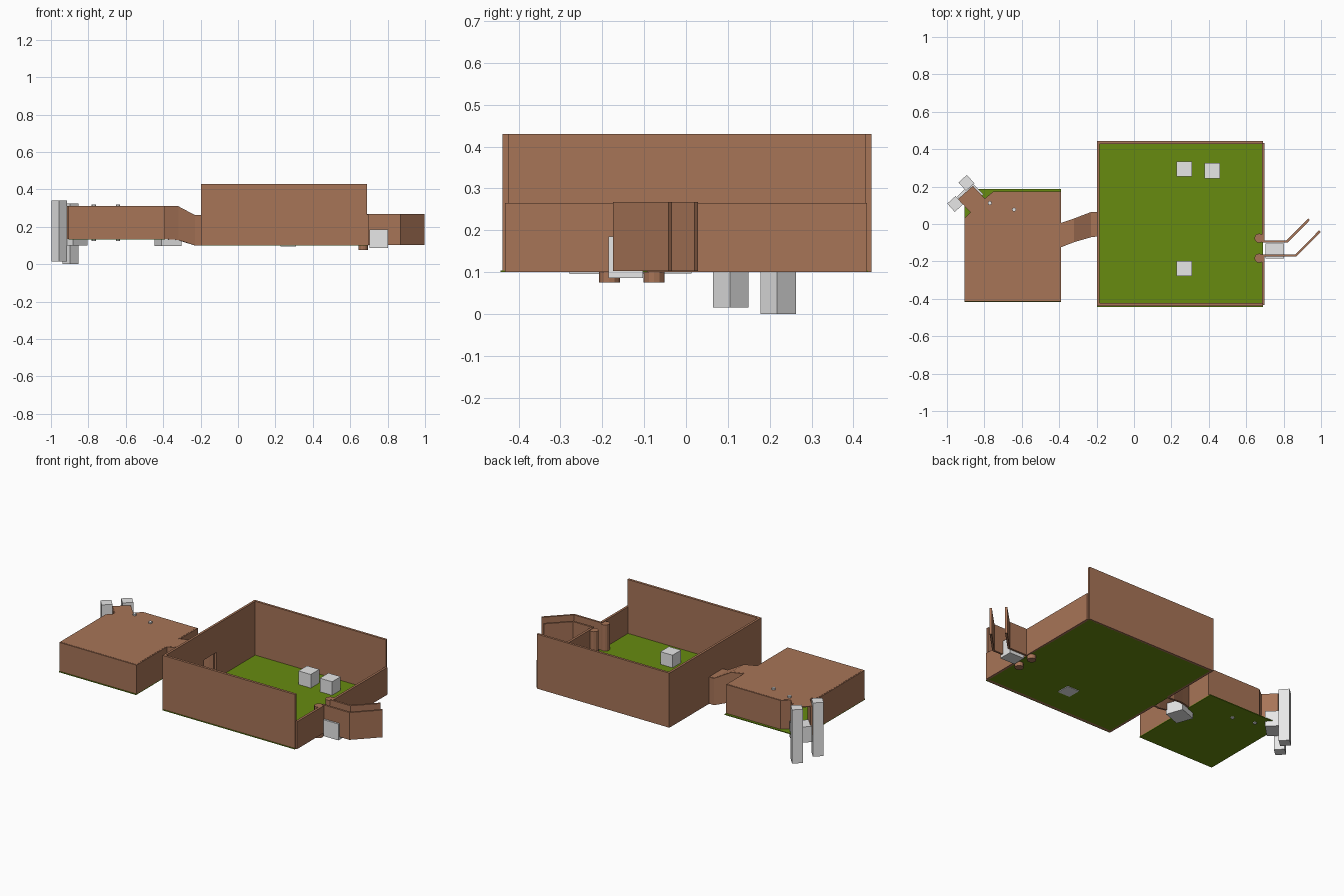
import bpy, bmesh, math
from mathutils import Vector, Matrix

if "Cube" in bpy.data.objects:
    bpy.data.objects.remove(bpy.data.objects["Cube"])


def material(name, rgb):
    m = bpy.data.materials.new(name)
    m.diffuse_color = (*rgb, 1)
    m.use_nodes = True
    m.node_tree.nodes["Principled BSDF"].inputs["Base Color"].default_value = m.diffuse_color
    return m


BROWN = material("earth brown", (0.39, 0.176, 0.096))
GREEN = material("grass green", (0.136, 0.26, 0.005))
GREY = material("pale grey", (0.8, 0.8, 0.8))


def finish(name, bm, mat):
    bmesh.ops.recalc_face_normals(bm, faces=bm.faces)
    me = bpy.data.meshes.new(name)
    bm.to_mesh(me)
    bm.free()
    me.materials.append(mat)
    ob = bpy.data.objects.new(name, me)
    bpy.context.collection.objects.link(ob)
    return ob


def box(name, x, y, z, mat, turn=0):
    """Box from (min, max) ranges, optionally turned about its own centre."""
    size = [b - a for a, b in (x, y, z)]
    mid = [(a + b) / 2 for a, b in (x, y, z)]
    bm = bmesh.new()
    bmesh.ops.create_cube(bm, size=1, matrix=Matrix.Translation(mid)
                          @ Matrix.Rotation(math.radians(turn), 4, 'Z')
                          @ Matrix.Diagonal((*size, 1)))
    return finish(name, bm, mat)


def post(name, x, y, z0, z1, r, mat, sides=12):
    bm = bmesh.new()
    bmesh.ops.create_cone(bm, cap_ends=True, segments=sides, radius1=r, radius2=r,
                          depth=z1 - z0, matrix=Matrix.Translation((x, y, (z0 + z1) / 2)))
    return finish(name, bm, mat)


def wall(name, path, mat, t=0.012):
    """Mitred wall along points (x, y, bottom, top)."""
    bm = bmesh.new()
    p = [Vector(q[:2]) for q in path]
    rings = []
    for i, q in enumerate(path):
        normals = []
        for a, b in ((i - 1, i), (i, i + 1)):
            if a >= 0 and b < len(p):
                d = (p[b] - p[a]).normalized()
                normals.append(Vector((-d.y, d.x)))
        n = sum(normals, Vector((0, 0))).normalized()
        n *= t / 2 / n.dot(normals[0])
        l, r = p[i] + n, p[i] - n
        rings.append([bm.verts.new(v) for v in ((l.x, l.y, q[2]), (r.x, r.y, q[2]),
                                                (r.x, r.y, q[3]), (l.x, l.y, q[3]))])
    for a, b in zip(rings, rings[1:]):
        for k in range(4):
            bm.faces.new((a[k], a[(k + 1) % 4], b[(k + 1) % 4], b[k]))
    bm.faces.new(rings[0])
    bm.faces.new(rings[-1][::-1])
    return finish(name, bm, mat)


def sheet(name, polys, mat, t=0.005):
    """Thin roof sheet made of polygons, thickened straight down."""
    bm = bmesh.new()
    for poly in polys:
        top = [bm.verts.new(v) for v in poly]
        low = [bm.verts.new((x, y, z - t)) for x, y, z in poly]
        bm.faces.new(top)
        bm.faces.new(low[::-1])
        for i in range(len(top)):
            j = (i + 1) % len(top)
            bm.faces.new((top[i], low[i], low[j], top[j]))
    return finish(name, bm, mat)


# Large open room: floor, tall walls, doorway on the left, low wall on the right
LO, HI, LOW = 0.1, 0.43, 0.265
box("large_floor", (-0.196, 0.69), (-0.44, 0.438), (LO, LO + 0.004), GREEN)
box("front_wall", (-0.197, 0.69), (-0.435, -0.42), (LO, HI), BROWN)
box("back_wall", (-0.197, 0.69), (0.432, 0.446), (LO, HI), BROWN)
for nm, ys, zs in (("left_wall_front", (-0.434, -0.06), (LO, HI)),
                   ("left_wall_back", (0.06, 0.445), (LO, HI)),
                   ("left_wall_lintel", (-0.06, 0.06), (0.262, HI))):
    box(nm, (-0.198, -0.184), ys, zs, BROWN)
box("right_wall_front", (0.685, 0.699), (-0.43, -0.163), (LO, LOW), BROWN)
box("right_wall_back", (0.685, 0.699), (-0.09, 0.435), (LO, LOW), BROWN)

# Bent exit passage on the right, with gate posts
for nm, pts in (("exit_wall_back", ((0.685, -0.09), (0.82, -0.09), (0.937, 0.028))),
                ("exit_wall_front", ((0.685, -0.165), (0.867, -0.165), (0.995, -0.035)))):
    wall(nm, [(x, y, 0.103, 0.268) for x, y in pts], BROWN)
for y in (-0.073, -0.18):
    post("gate_post", 0.67, y, 0.075, 0.262, 0.025, BROWN)

# Grey blocks inside the large room and in its exit
for x, y, z in ((0.27, 0.297, 0.102), (0.42, 0.287, 0.102), (0.27, -0.235, 0.096)):
    box("room_block", (x - 0.041, x + 0.041), (y - 0.041, y + 0.041), (z, z + 0.084), GREY)
box("exit_block", (0.703, 0.803), (-0.182, -0.1), (0.086, 0.185), GREY)

# Small roofed room, its sloping corridor and its diagonal corner doorway
B, T = 0.135, 0.31
back_path = [(-0.198, 0.06, LO, 0.262), (-0.23, 0.06, LO, 0.262), (-0.32, 0.026, 0.13, T),
             (-0.395, 0.0, B, T), (-0.395, 0.17, B, T), (-0.75, 0.17, B, T),
             (-0.797, 0.131, B, T), (-0.865, 0.203, B, T)]
front_path = [(-0.198, -0.058, LO, 0.262), (-0.23, -0.062, LO, 0.262),
              (-0.32, -0.088, 0.13, T), (-0.395, -0.117, B, T), (-0.395, -0.405, B, T),
              (-0.9, -0.405, B, T), (-0.9, 0.03, B, T), (-0.866, 0.066, B, T),
              (-0.935, 0.14, B, T)]
wall("small_room_back_wall", back_path, BROWN)
wall("small_room_front_wall", front_path, BROWN)
top = lambda q: (q[0], q[1], q[3] + 0.001)
roofs = [[top(q) for q in (back_path[i], back_path[i + 1], front_path[i + 1], front_path[i])]
         for i in range(3)]
roofs.append([top(q) for q in back_path[3:] + front_path[:2:-1]])
sheet("small_room_roof", roofs, BROWN)
box("small_floor", (-0.906, -0.389), (-0.415, 0.19), (0.131, 0.136), GREEN)

# Grey blocks in the small room's doorways, and the tall pillars outside
box("corridor_block", (-0.43, -0.315), (-0.105, 0.0), (0.097, 0.165), GREY, 20)
box("corner_block", (-0.93, -0.82), (0.11, 0.2), (0.1, 0.195), GREY, 45)
box("pillar_left", (-0.985, -0.925), (0.08, 0.14), (0.015, 0.34), GREY, 42)
box("pillar_right", (-0.925, -0.865), (0.193, 0.253), (0.0, 0.325), GREY, 42)

# Thin pegs through the small room
for x, y in ((-0.77, 0.115), (-0.64, 0.08)):
    post("peg", x, y, 0.125, 0.32, 0.011, GREY, 8)

# Recentre on x and y
bpy.context.view_layer.update()
obs = list(bpy.context.collection.objects)
co = [v.co for o in obs for v in o.data.vertices]
shift = [-(max(c[i] for c in co) + min(c[i] for c in co)) / 2 for i in (0, 1)]
for o in obs:
    o.data.transform(Matrix.Translation((*shift, 0)))
